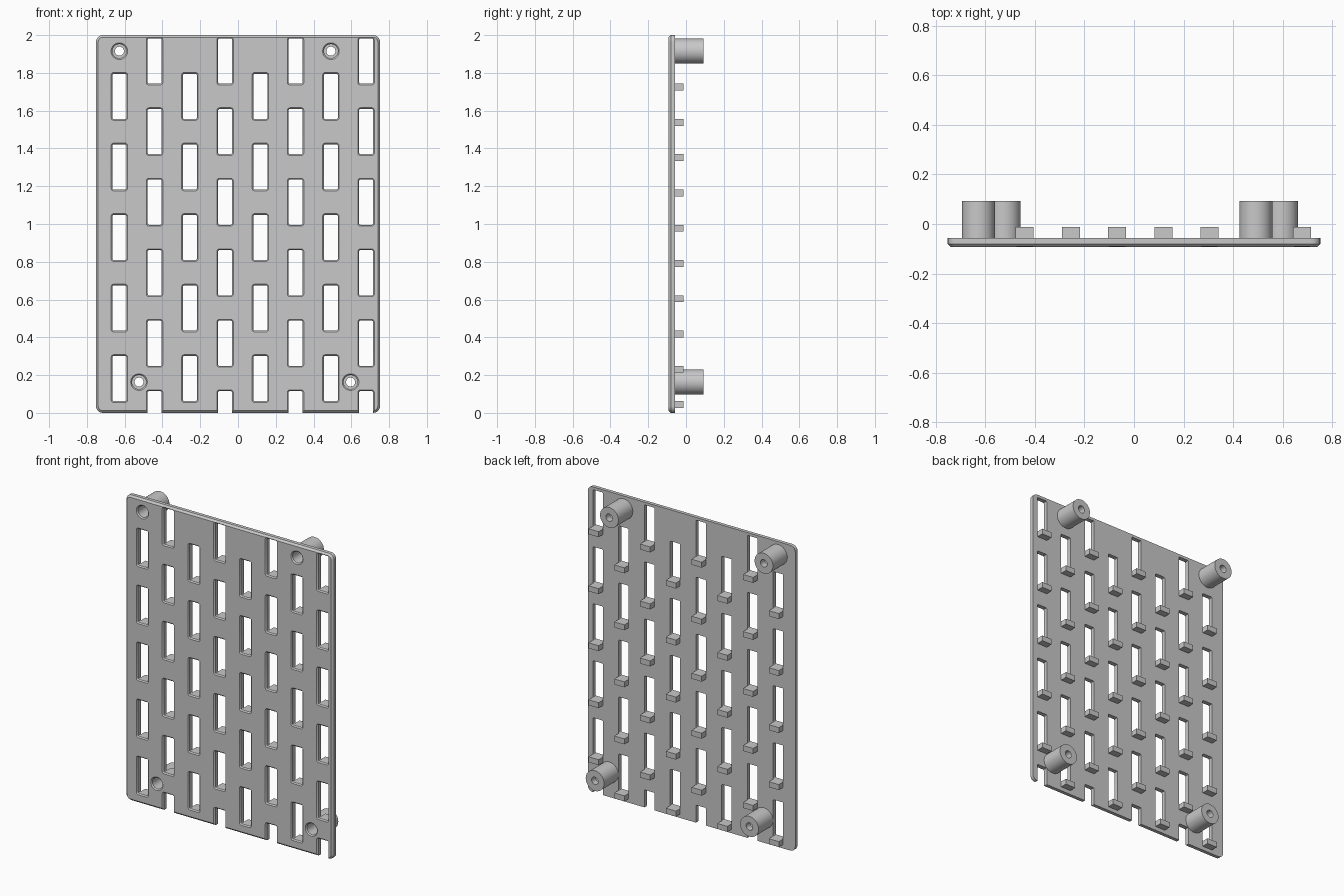
import bpy, bmesh, math

if "Cube" in bpy.data.objects:
    bpy.data.objects.remove(bpy.data.objects["Cube"])

BACK, FRONT, REAR = -0.057, -0.092, 0.092   # plate back, plate front, boss ends
PITCH, STEP = 0.1866, 0.3735                # column spacing, slot spacing
COL0 = -0.628
C = 0.007                                   # chamfer

grey = bpy.data.materials.new("grey plastic")
grey.diffuse_color = (0.58, 0.58, 0.58, 1)
grey.use_nodes = True
grey.node_tree.nodes["Principled BSDF"].inputs["Base Color"].default_value = grey.diffuse_color


def rounded_rect(x0, x1, z0, z1, r, n=5):
    pts = []
    corners = [(x1 - r, z1 - r), (x0 + r, z1 - r), (x0 + r, z0 + r), (x1 - r, z0 + r)]
    for k, (cx, cz) in enumerate(corners):
        for i in range(n + 1):
            a = (k + i / n) * math.pi / 2
            pts.append((cx + r * math.cos(a), cz + r * math.sin(a)))
    return pts


def circle(x, z, r, n=48):
    return [(x + r * math.cos(2 * math.pi * i / n), z + r * math.sin(2 * math.pi * i / n))
            for i in range(n)]


def loft(bm, sections):
    """Closed solid through a list of (y, outline) sections."""
    rings = [[bm.verts.new((x, y, z)) for x, z in pts] for y, pts in sections]
    for a, b in zip(rings, rings[1:]):
        for i in range(len(a)):
            j = (i + 1) % len(a)
            bm.faces.new((a[i], a[j], b[j], b[i]))
    bm.faces.new(rings[0][::-1])
    bm.faces.new(rings[-1])


def make(name, bm):
    bmesh.ops.recalc_face_normals(bm, faces=bm.faces)
    mesh = bpy.data.meshes.new(name)
    bm.to_mesh(mesh)
    bm.free()
    mesh.materials.append(grey)
    ob = bpy.data.objects.new(name, mesh)
    bpy.context.collection.objects.link(ob)
    return ob


def cut(ob, cutter):
    mod = ob.modifiers.new("cut", 'BOOLEAN')
    mod.operation, mod.solver, mod.object = 'DIFFERENCE', 'EXACT', cutter
    bpy.context.view_layer.objects.active = ob
    bpy.ops.object.modifier_apply(modifier=mod.name)


# Slot layout: alternate columns are shifted up half a step
slots, notches = [], []
for col in range(8):
    x = COL0 + col * PITCH
    base = 0.062 if col % 2 == 0 else 0.249
    slots += [(x, base + k * STEP) for k in range(5)]
    if col % 2:
        notches.append(x)
W, H = 0.0365, 0.239                        # slot half width and height
bosses = [(-0.628, 1.915), (0.492, 1.915), (-0.524, 0.163), (0.596, 0.163)]

# Plate with chamfered front rim
bm = bmesh.new()
c = 0.012
loft(bm, [(FRONT, rounded_rect(-0.752 + c, 0.752 - c, c, 2 - c, 0.024)),
          (FRONT + c, rounded_rect(-0.752, 0.752, 0, 2, 0.036)),
          (BACK, rounded_rect(-0.752, 0.752, 0, 2, 0.036))])
plate = make("plate", bm)

# Slot and bottom notch cutter, flared at the front
bm = bmesh.new()
openings = [(x, z, z + H) for x, z in slots] + [(x, -0.1, 0.115) for x in notches]
for x, z0, z1 in openings:
    inner = rounded_rect(x - W, x + W, z0, z1, 0.006, 3)
    outer = rounded_rect(x - W - 2 * C, x + W + 2 * C, z0 - 2 * C, z1 + 2 * C, 0.006 + 2 * C, 3)
    loft(bm, [(FRONT - C, outer), (FRONT + C, inner), (BACK + 0.02, inner)])
slot_cutter = make("slot_cutter", bm)

# Screw hole cutter: chamfer, counterbore and through hole
bm = bmesh.new()
for x, z in bosses:
    bore, hole = circle(x, z, 0.037), circle(x, z, 0.024)
    loft(bm, [(FRONT - C, circle(x, z, 0.037 + 2 * C)), (FRONT + C, bore),
              (0.05, bore), (0.05, hole), (REAR + 0.02, hole)])
hole_cutter = make("hole_cutter", bm)

# Stand-off bosses on the back
bm = bmesh.new()
for x, z in bosses:
    loft(bm, [(BACK, circle(x, z, 0.0665)), (REAR, circle(x, z, 0.0665))])
standoffs = make("standoff_bosses", bm)

# Ledges under each slot on the back
bm = bmesh.new()
for x, z in slots:
    pts = [(x - W, z - 0.036), (x + W, z - 0.036), (x + W, z), (x - W, z)]
    loft(bm, [(BACK, pts), (-0.012, pts)])
make("slot_ledges", bm)

cut(plate, slot_cutter)
cut(plate, hole_cutter)
cut(standoffs, hole_cutter)
for ob in (slot_cutter, hole_cutter):
    bpy.data.objects.remove(ob)

# Smooth round surfaces, keep edges sharp
for ob in (plate, standoffs):
    bpy.ops.object.select_all(action='DESELECT')
    ob.select_set(True)
    bpy.context.view_layer.objects.active = ob
    bpy.ops.object.shade_smooth_by_angle(angle=math.radians(30))
